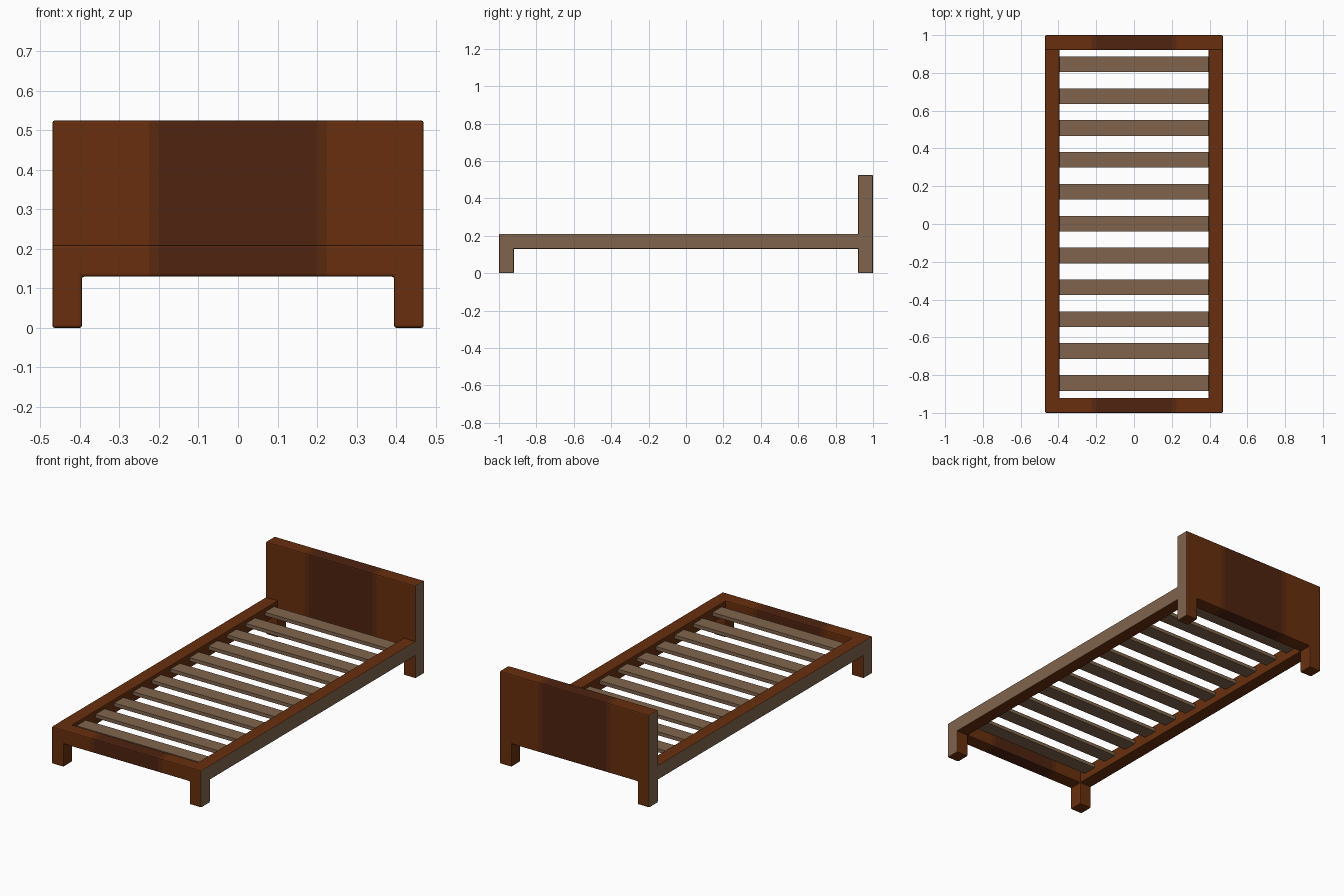
import bpy, bmesh

if "Cube" in bpy.data.objects:
    bpy.data.objects.remove(bpy.data.objects["Cube"])

def material(name, rgb):
    m = bpy.data.materials.new(name)
    lin = [((c / 255 + 0.055) / 1.055) ** 2.4 if c > 10 else c / 255 / 12.92 for c in rgb]
    m.diffuse_color = (*lin, 1)
    m.use_nodes = True
    m.node_tree.nodes["Principled BSDF"].inputs["Base Color"].default_value = m.diffuse_color
    return m

BROWN = material("red brown wood", (104, 47, 14))
MID = material("medium brown wood", (91, 41, 15))
DARK = material("dark brown wood", (79, 35, 16))
TAUPE = material("taupe wood", (128, 101, 77))

W, IN = 0.47, 0.395          # outer and inner half width
RAIL_LO, RAIL_HI = 0.13, 0.21

def finish(bm, name, mats):
    bmesh.ops.recalc_face_normals(bm, faces=bm.faces)
    me = bpy.data.meshes.new(name)
    bm.to_mesh(me)
    bm.free()
    for m in mats:
        me.materials.append(m)
    ob = bpy.data.objects.new(name, me)
    bpy.context.collection.objects.link(ob)
    return ob

def box(bm, x0, x1, y0, y1, z0, z1):
    vs = bmesh.ops.create_cube(bm, size=1)["verts"]
    for v in vs:
        v.co = (x1 if v.co.x > 0 else x0, y1 if v.co.y > 0 else y0, z1 if v.co.z > 0 else z0)

def bevel(bm, edges, r=0.006):
    bmesh.ops.bevel(bm, geom=edges, offset=r, segments=2, profile=0.5, affect='EDGES')

def paint_sides(bm, index):
    # outward-facing sides are taupe
    bm.normal_update()
    for f in bm.faces:
        c = f.calc_center_median()
        if abs(f.normal.x) > 0.9 and abs(c.x) > W - 0.004:
            f.material_index = index

# End panel: board with two legs, extruded along y, darker in the middle
def end_panel(name, y0, y1, top):
    bm = bmesh.new()
    pts = [(-W, 0), (-IN, 0), (-IN, RAIL_LO), (IN, RAIL_LO), (IN, 0), (W, 0), (W, top), (-W, top)]
    face = bm.faces.new([bm.verts.new((x, y0, z)) for x, z in pts])
    ext = bmesh.ops.extrude_face_region(bm, geom=[face])["geom"]
    for v in ext:
        if isinstance(v, bmesh.types.BMVert):
            v.co.y = y1
    bmesh.ops.recalc_face_normals(bm, faces=bm.faces)
    bevel(bm, bm.edges[:])
    for x in (-0.225, -0.2, 0.2, 0.225):
        bmesh.ops.bisect_plane(bm, geom=bm.verts[:] + bm.edges[:] + bm.faces[:],
                               plane_co=(x, 0, 0), plane_no=(1, 0, 0))
    for f in bm.faces:
        x = abs(f.calc_center_median().x)
        x = max(x, 0) if len(f.verts) else 0
        f.material_index = 2 if x < 0.19 else 1 if x < 0.225 else 0
    bmesh.ops.recalc_face_normals(bm, faces=bm.faces)
    paint_sides(bm, 3)
    finish(bm, name, (BROWN, MID, DARK, TAUPE))

end_panel("headboard", 0.92, 1.0, 0.525)
end_panel("footboard", -1.0, -0.92, RAIL_HI)

# Side rails, running slightly into the end panels
for side, name in ((-1, "left_rail"), (1, "right_rail")):
    bm = bmesh.new()
    xs = sorted((side * IN, side * W))
    box(bm, *xs, -0.93, 0.93, RAIL_LO, RAIL_HI)
    long_edges = [e for e in bm.edges if abs(e.verts[0].co.y - e.verts[1].co.y) > 1]
    bevel(bm, long_edges, 0.004)
    bmesh.ops.recalc_face_normals(bm, faces=bm.faces)
    paint_sides(bm, 1)
    finish(bm, name, (BROWN, TAUPE))

# Slats
for i in range(11):
    y = (i - 5) * 0.1687 + 0.002
    bm = bmesh.new()
    box(bm, -0.4, 0.4, y - 0.0415, y + 0.0415, 0.17, 0.19)
    finish(bm, f"slat_{i + 1}", (TAUPE,))
